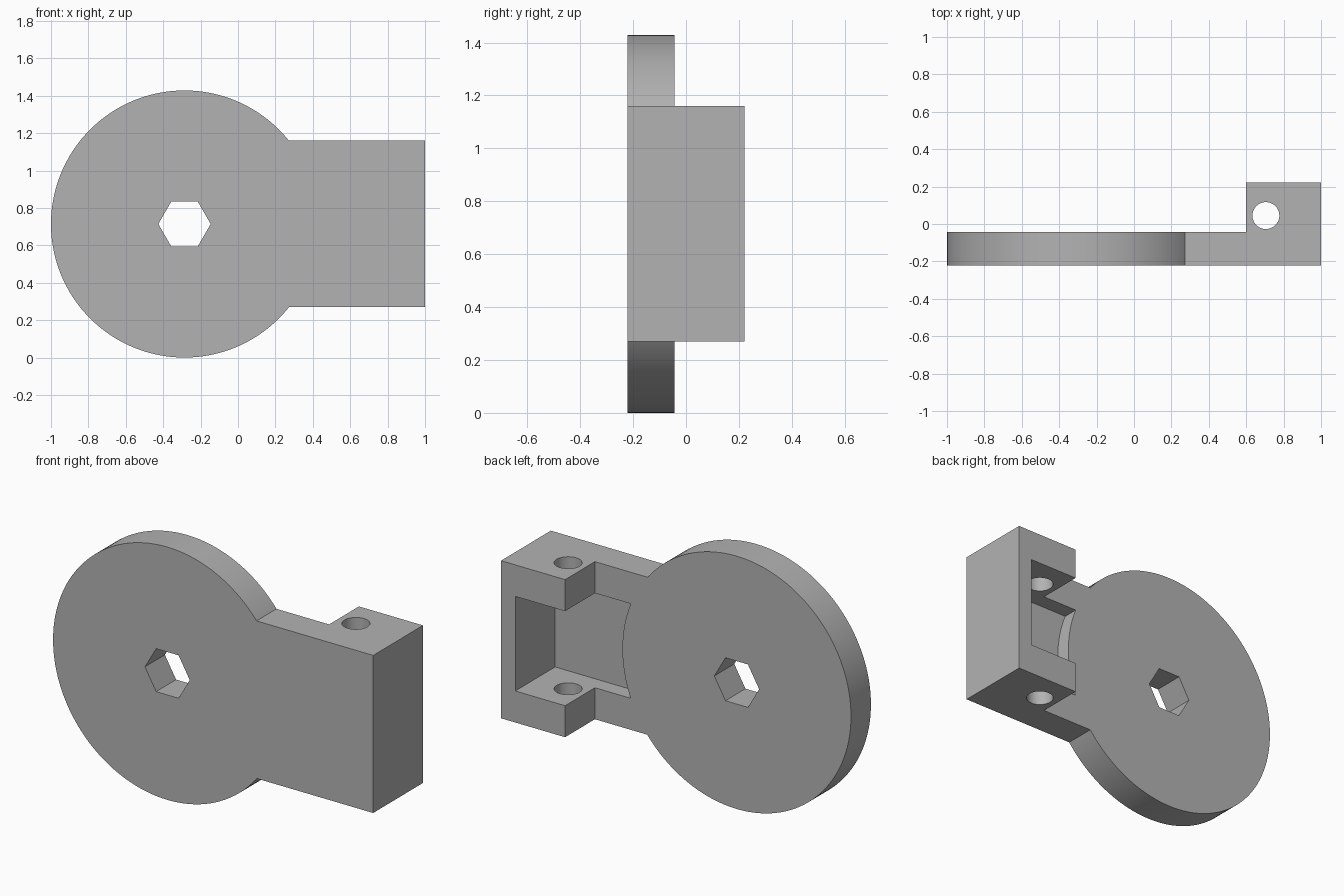
import bpy
import bmesh
import math
from mathutils import Vector

# Overall dimensions
FRONT, PLATE_BACK, BLOCK_BACK = -0.222, -0.044, 0.222
LOW, HIGH = 0.27, 1.16
RADIUS = 0.714
HUB_X, HUB_Z = -0.286, 0.714
WALL = 0.178

if "Cube" in bpy.data.objects:
    bpy.data.objects.remove(bpy.data.objects["Cube"], do_unlink=True)

grey = bpy.data.materials.new("plain grey")
grey.use_nodes = True
colour = (0.45, 0.45, 0.45, 1)
grey.diffuse_color = colour
grey.node_tree.nodes["Principled BSDF"].inputs["Base Color"].default_value = colour


def prism(name, points, direction):
    """Extrude a closed outline along a direction."""
    bm = bmesh.new()
    face = bm.faces.new([bm.verts.new(p) for p in points])
    result = bmesh.ops.extrude_face_region(bm, geom=[face])
    moved = [v for v in result["geom"] if isinstance(v, bmesh.types.BMVert)]
    bmesh.ops.translate(bm, verts=moved, vec=Vector(direction))
    bmesh.ops.recalc_face_normals(bm, faces=bm.faces)
    mesh = bpy.data.meshes.new(name)
    bm.to_mesh(mesh)
    bm.free()
    mesh.materials.append(grey)
    obj = bpy.data.objects.new(name, mesh)
    bpy.context.collection.objects.link(obj)
    return obj


def ring(radius, sides):
    steps = [2 * math.pi * i / sides for i in range(sides)]
    return [(radius * math.cos(a), radius * math.sin(a)) for a in steps]


def combine(target, tool, operation):
    """Apply a boolean and discard the tool."""
    bpy.context.view_layer.objects.active = target
    mod = target.modifiers.new(operation.lower(), "BOOLEAN")
    mod.operation, mod.solver, mod.object = operation, "EXACT", tool
    bpy.ops.object.modifier_apply(modifier=mod.name)
    bpy.data.objects.remove(tool, do_unlink=True)


# Arm and thick end block, one L-shaped outline
outline = [(0, FRONT), (1, FRONT), (1, BLOCK_BACK), (0.6, BLOCK_BACK),
           (0.6, PLATE_BACK), (0, PLATE_BACK)]
bracket = prism("hub_plate_with_clevis", [(x, y, LOW) for x, y in outline],
                (0, 0, HIGH - LOW))

# Pocket sunk into the back, leaving two lugs and an end wall
floor = (FRONT + PLATE_BACK) / 2
pocket = [(0.1, floor), (1 - WALL / 2, floor), (1 - WALL / 2, 0.5), (0.1, 0.5)]
combine(bracket, prism("pocket_cutter", [(x, y, LOW + WALL) for x, y in pocket],
                       (0, 0, HIGH - LOW - 2 * WALL)), "DIFFERENCE")

# Pin hole through both lugs
combine(bracket, prism("pin_cutter",
                       [(0.705 + x, 0.045 + y, 0) for x, y in ring(0.072, 48)],
                       (0, 0, 1.5)), "DIFFERENCE")

# Round plate, which closes the inner end of the pocket
combine(bracket, prism("disc",
                       [(HUB_X + x, FRONT, HUB_Z + z) for x, z in ring(RADIUS, 128)],
                       (0, PLATE_BACK - FRONT, 0)), "UNION")

# Hexagonal hub hole
combine(bracket, prism("hex_cutter",
                       [(HUB_X + x, -0.5, HUB_Z + z) for x, z in ring(0.14, 6)],
                       (0, 1, 0)), "DIFFERENCE")

# Smooth rims, crisp edges
bpy.ops.object.select_all(action="DESELECT")
bracket.select_set(True)
bpy.context.view_layer.objects.active = bracket
bpy.ops.object.shade_smooth_by_angle(angle=math.radians(30))
